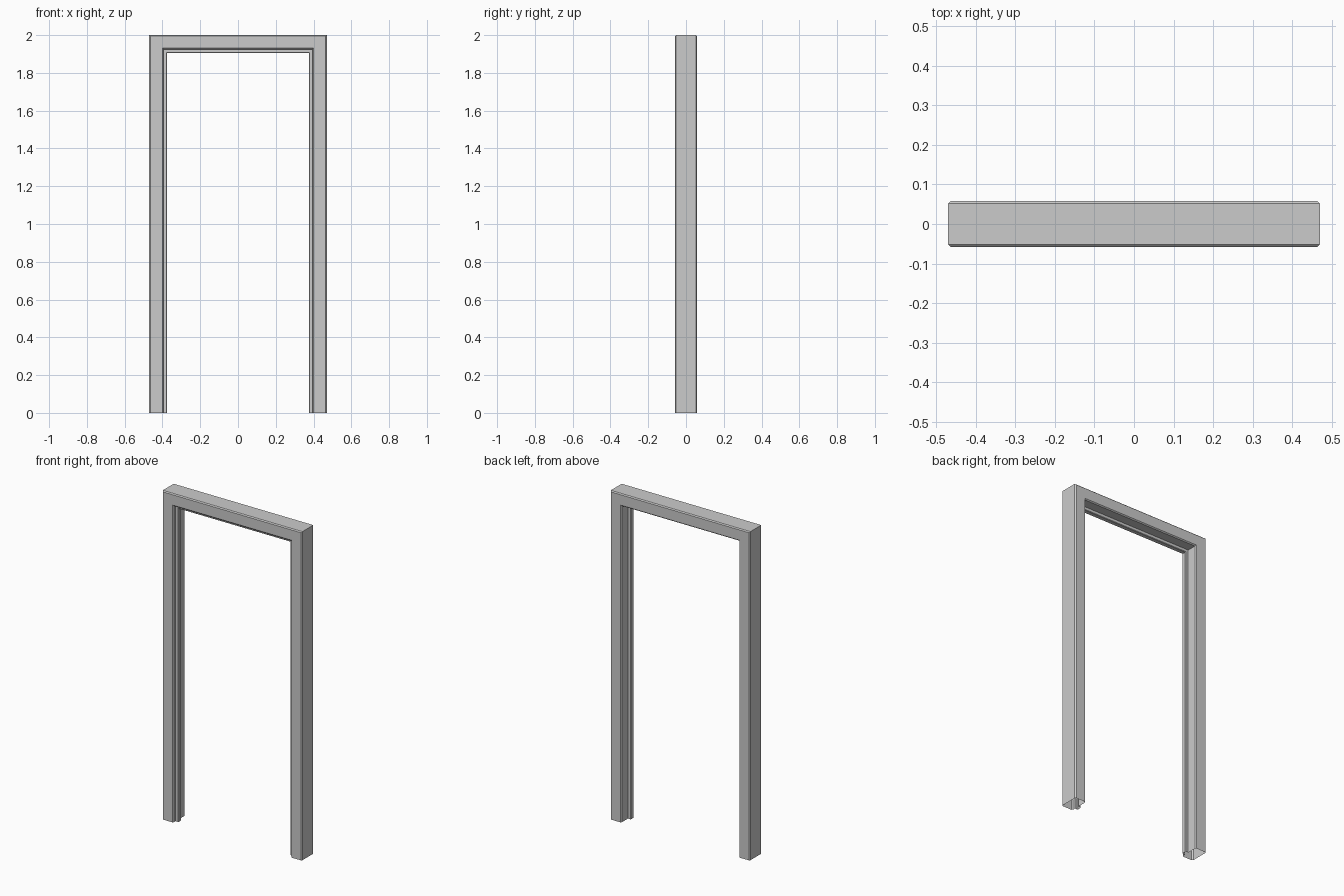
import bpy, bmesh

if "Cube" in bpy.data.objects:
    bpy.data.objects.remove(bpy.data.objects["Cube"])

HALF_W, HEIGHT, HALF_D = 0.47, 2.0, 0.058
C = 0.006    # chamfer on the casing edges
S = 0.003    # chamfer on the door stop
REBATE, STOP = 0.075, 0.094          # inward reach of jamb lining and stop
STOP_FRONT, STOP_BACK = -0.035, -0.006

# Cross-section as (distance inward from the outer edge, y)
profile = [
    (0, HALF_D - C), (0, -HALF_D + C),
    (C, -HALF_D), (REBATE - C, -HALF_D), (REBATE, -HALF_D + C),
    (REBATE, STOP_FRONT), (STOP - S, STOP_FRONT), (STOP, STOP_FRONT + S),
    (STOP, STOP_BACK - S), (STOP - S, STOP_BACK), (REBATE, STOP_BACK),
    (REBATE, HALF_D - C), (REBATE - C, HALF_D), (C, HALF_D),
]


def mitred_path(u, y):
    """Path of one profile point: up the left jamb, across, down the right."""
    x, z = HALF_W - u, HEIGHT - u
    return [(-x, y, 0), (-x, y, z), (x, y, z), (x, y, 0)]


# Door frame: one profile swept round the opening, mitred, open at the feet
bm = bmesh.new()
rails = [[bm.verts.new(p) for p in mitred_path(u, y)] for u, y in profile]
for i, a in enumerate(rails):
    b = rails[(i + 1) % len(rails)]
    for k in range(3):
        bm.faces.new((a[k], a[k + 1], b[k + 1], b[k]))
bmesh.ops.recalc_face_normals(bm, faces=bm.faces)

# Make sure the outer left side faces outward
bm.faces.ensure_lookup_table()
bm.normal_update()
if bm.faces[0].normal.x > 0:
    bmesh.ops.reverse_faces(bm, faces=bm.faces)

mesh = bpy.data.meshes.new("door_frame")
bm.to_mesh(mesh)
bm.free()
frame = bpy.data.objects.new("door_frame", mesh)
bpy.context.collection.objects.link(frame)
